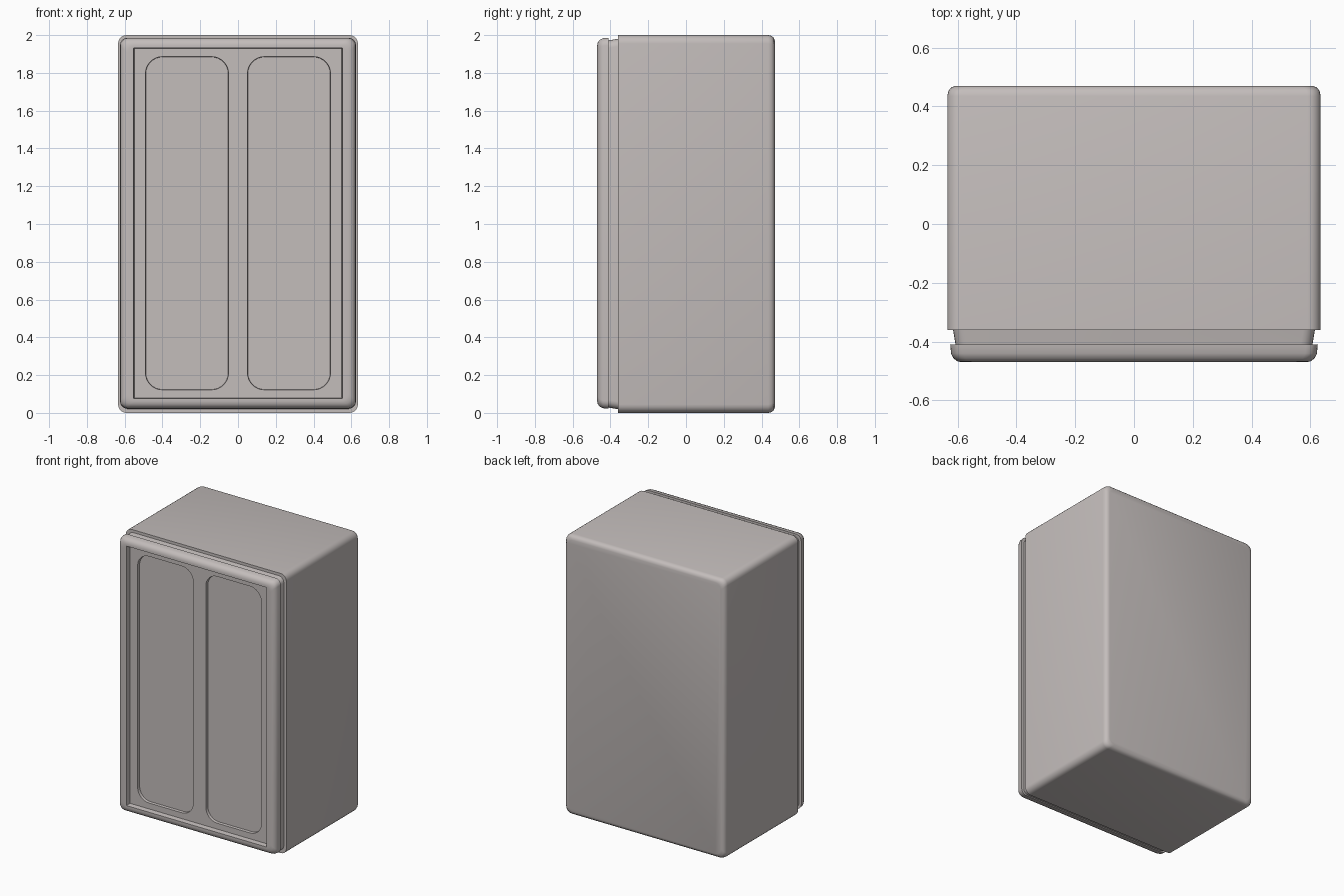
import bpy, bmesh
from math import cos, sin, pi, radians

cube = bpy.data.objects.get("Cube")
if cube:
    bpy.data.objects.remove(cube, do_unlink=True)

mat = bpy.data.materials.new("warm_grey")
mat.use_nodes = True
colour = (0.55, 0.51, 0.50, 1)
mat.diffuse_color = colour
mat.node_tree.nodes["Principled BSDF"].inputs["Base Color"].default_value = colour


def ring(bm, cx, cz, hw, hh, r, y, steps=5):
    """Rounded rectangle of vertices in the xz plane."""
    verts = []
    for k, (sx, sz) in enumerate([(1, 1), (-1, 1), (-1, -1), (1, -1)]):
        for i in range(steps + 1):
            a = (k + i / steps) * pi / 2
            verts.append(bm.verts.new((cx + sx * (hw - r) + r * cos(a), y,
                                       cz + sz * (hh - r) + r * sin(a))))
    return verts


def loft(bm, rings):
    """Skin quads between consecutive rings."""
    for a, b in zip(rings, rings[1:]):
        n = len(a)
        for i in range(n):
            j = (i + 1) % n
            bm.faces.new((a[i], a[j], b[j], b[i]))


def loop_edges(bm, verts):
    return [bm.edges.get((v, verts[i - 1])) for i, v in enumerate(verts)]


def finish(bm, name):
    bmesh.ops.recalc_face_normals(bm, faces=bm.faces)
    mesh = bpy.data.meshes.new(name)
    bm.to_mesh(mesh)
    bm.free()
    mesh.materials.append(mat)
    obj = bpy.data.objects.new(name, mesh)
    bpy.context.collection.objects.link(obj)
    bpy.ops.object.select_all(action="DESELECT")
    obj.select_set(True)
    bpy.context.view_layer.objects.active = obj
    bpy.ops.object.shade_smooth_by_angle(angle=radians(32))


# Cabinet body: rounded back edge, straight sides, flat front shoulder
bm = bmesh.new()
body = [ring(bm, 0, 1, 0.635 - d, 1 - d, 0.045, y) for d, y in
        [(0.03, 0.47), (0.014, 0.465), (0.004, 0.453), (0, 0.435), (0, -0.36)]]
loft(bm, body)
bm.faces.new(body[0])
bm.faces.new(body[-1])
finish(bm, "cabinet_body")

# Recessed seal between body and door
bm = bmesh.new()
seal = [ring(bm, 0, 1, hw, hw + 0.365, 0.04, y)
        for hw, y in [(0.616, -0.355), (0.606, -0.415)]]
loft(bm, seal)
bm.faces.new(seal[0])
bm.faces.new(seal[1])
finish(bm, "door_seal")

# Door: rounded rim, sunken panel and two rounded pockets
bm = bmesh.new()
cz = 1.004
door = [ring(bm, 0, cz, hw, hw + 0.357, 0.04, y) for hw, y in
        [(0.60, -0.41), (0.625, -0.41), (0.622, -0.44),
         (0.614, -0.457), (0.600, -0.467), (0.585, -0.47)]]
# Square-cornered opening and its slightly drafted wall
door += [ring(bm, 0, cz, hw, hw + 0.375, 0.002, y)
         for hw, y in [(0.553, -0.47), (0.549, -0.435)]]
loft(bm, door)
bm.faces.new(door[0])
edges = loop_edges(bm, door[-1])
for side in (-1, 1):
    pocket = [ring(bm, side * 0.27, cz, 0.22 - d, 0.882 - d, 0.09 - d, y, 8)
              for d, y in [(0, -0.435), (0.002, -0.415)]]
    loft(bm, pocket)
    bm.faces.new(pocket[-1])
    edges += loop_edges(bm, pocket[0])
bmesh.ops.triangle_fill(bm, edges=edges, use_beauty=True, normal=(0, -1, 0))
finish(bm, "door")
